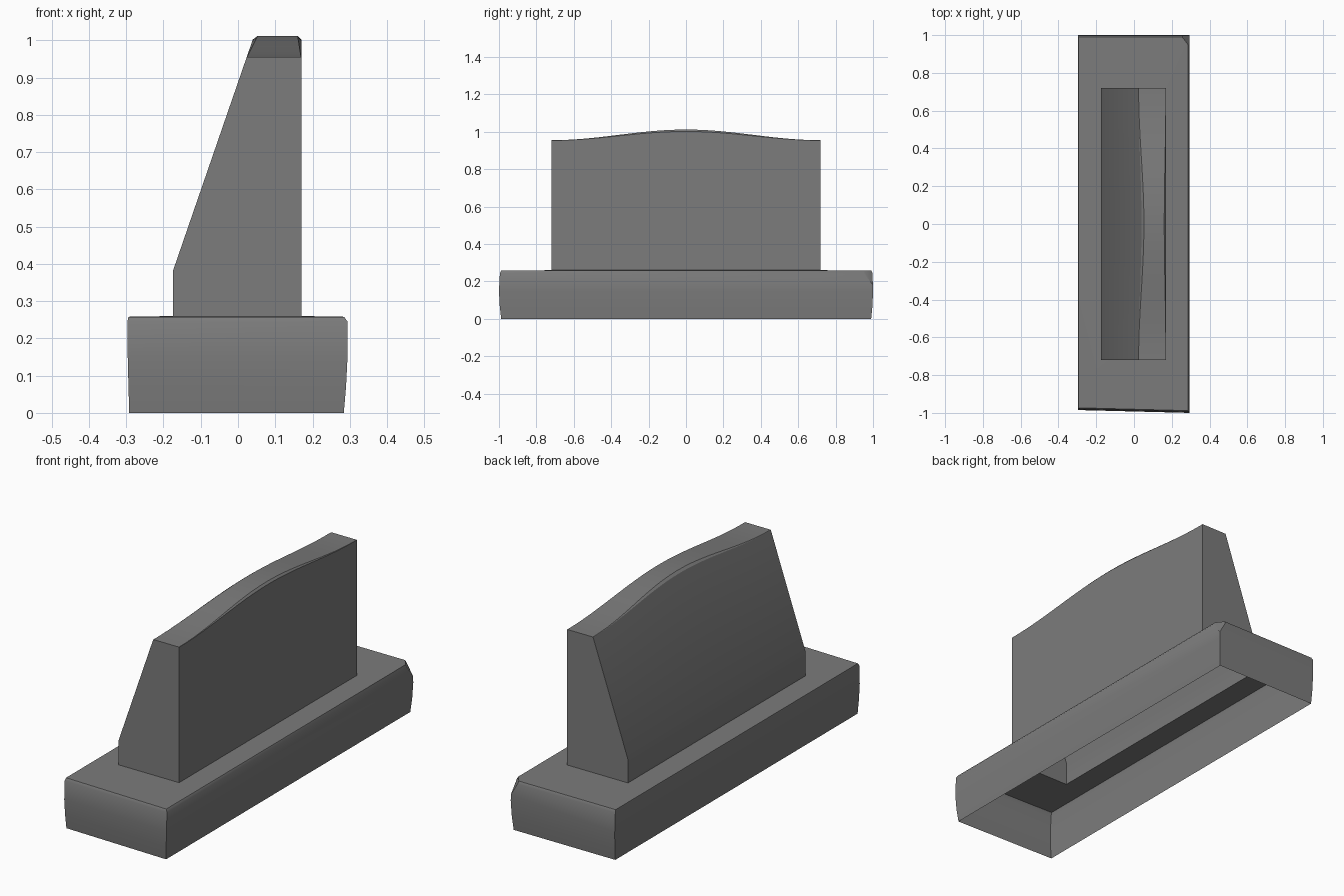
import bpy, bmesh, math
from mathutils import Vector

if "Cube" in bpy.data.objects:
    bpy.data.objects.remove(bpy.data.objects["Cube"])

grey = bpy.data.materials.new("mid grey")
grey.diffuse_color = (0.2, 0.2, 0.2, 1)
grey.use_nodes = True
grey.node_tree.nodes["Principled BSDF"].inputs["Base Color"].default_value = grey.diffuse_color


def finish(bm, name, angle):
    bmesh.ops.recalc_face_normals(bm, faces=bm.faces[:])
    me = bpy.data.meshes.new(name)
    bm.to_mesh(me)
    bm.free()
    ob = bpy.data.objects.new(name, me)
    bpy.context.collection.objects.link(ob)
    me.materials.append(grey)
    bpy.ops.object.select_all(action='DESELECT')
    ob.select_set(True)
    bpy.context.view_layer.objects.active = ob
    bpy.ops.object.shade_smooth_by_angle(angle=math.radians(angle))
    return ob


def bridge(bm, rings, closed):
    n = len(rings[0])
    for a, b in zip(rings, rings[1:]):
        for i in range(n if closed else n - 1):
            j = (i + 1) % n
            bm.faces.new((a[i], a[j], b[j], b[i]))


# fin extents
XL, XR, YE, ZB = -0.175, 0.17, 0.72, 0.26

# base: thin shell, open underneath, with slightly bulging walls
bm = bmesh.new()
rings = []
for z, xl, xr, yf, yb in ((0, -.292, .284, -.985, .99), (.07, -.294, .29, -.993, .997),
                          (.15, -.296, .294, -.997, 1.0), (.245, -.297, .294, -.992, .997),
                          (.258, -.294, .285, -.985, .99)):
    rings.append([bm.verts.new(p) for p in ((xl, yf + .012, z), (xr, yf - .003, z),
                                            (xr, yb, z), (xl, yb, z))])
# top deck with an opening below the fin
rings.append([bm.verts.new(p) for p in ((XL, -YE, ZB), (XR, -YE, ZB), (XR, YE, ZB), (XL, YE, ZB))])
bridge(bm, rings, True)
# chipped back right corner
a, b, c = Vector((.292, .94, .26)), Vector((.25, .995, .26)), Vector((.292, .995, .19))
n = (b - a).cross(c - a).normalized()
if n.x < 0:
    n = -n
cut = bmesh.ops.bisect_plane(bm, geom=bm.verts[:] + bm.edges[:] + bm.faces[:],
                             plane_co=a, plane_no=n, clear_outer=True)
edges = [e for e in cut['geom_cut'] if isinstance(e, bmesh.types.BMEdge)]
bmesh.ops.contextual_create(bm, geom=edges)
finish(bm, "base", 35)

# fin: sloped left side, upright right side, arched top
bm = bmesh.new()
rings = []
N = 24
for k in range(N + 1):
    y = -YE + 2 * YE * k / N
    bump = 0.5 + 0.5 * math.cos(math.pi * y / YE)
    zt = 0.955 + 0.057 * bump
    r = 0.001 + 0.009 * bump
    xs = XL + (zt - r - 0.38) * 0.345
    prof = ((XL, ZB), (XL, .38), (xs, zt - r), (xs + r * 1.3, zt), (XR - r, zt), (XR, zt - r), (XR, ZB))
    rings.append([bm.verts.new((x, y, z)) for x, z in prof])
bridge(bm, rings, False)
bm.faces.new(rings[0])
bm.faces.new(rings[-1])
finish(bm, "upright_fin", 30)
